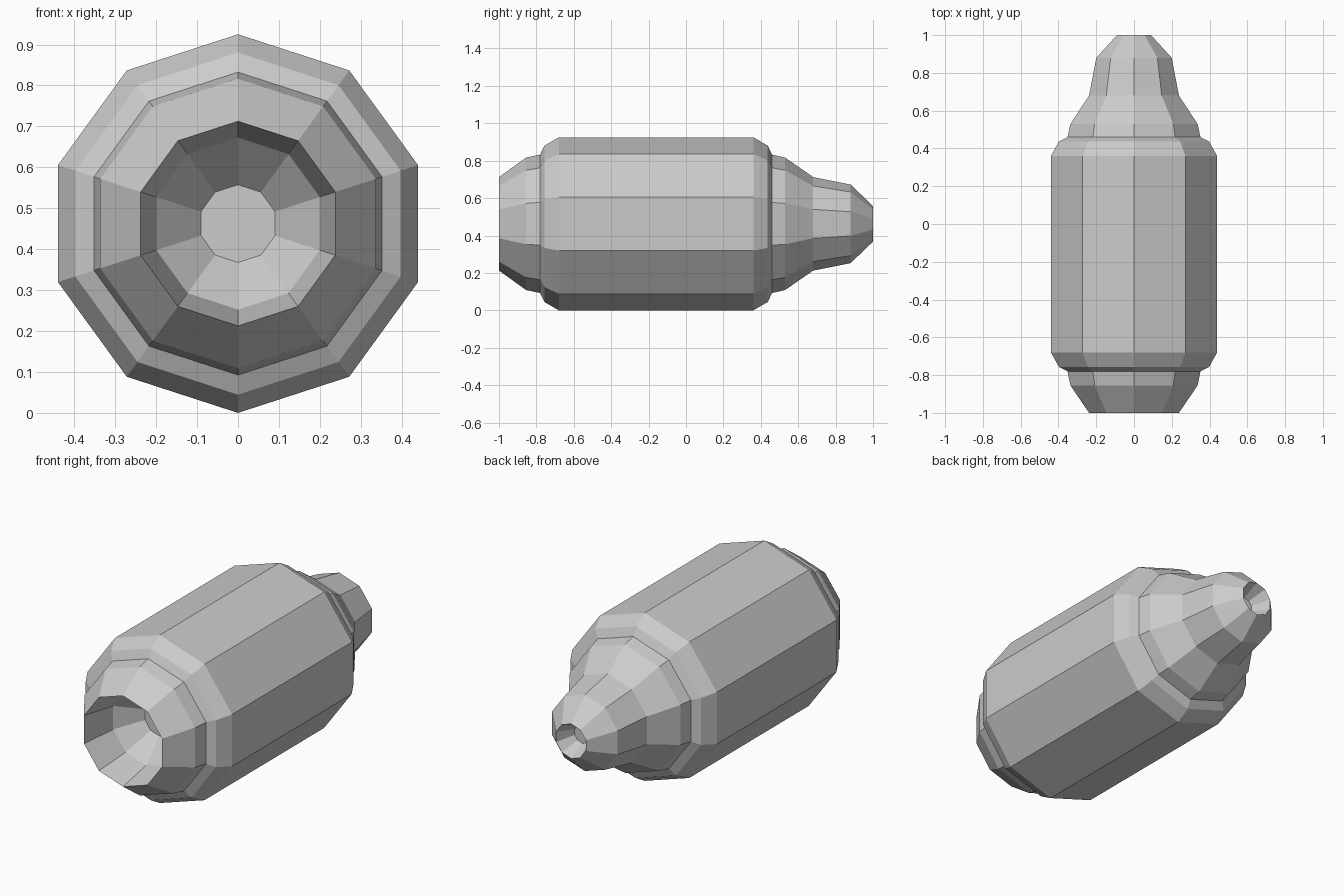
import bpy, bmesh
from math import sin, cos, pi

if "Cube" in bpy.data.objects:
    bpy.data.objects.remove(bpy.data.objects["Cube"])

SIDES = 10
CENTRE_Z = 0.4625


def lathe(name, profile):
    """Turn (y, radius) points around the y axis, capping both ends."""
    bm = bmesh.new()
    rings = []
    for y, r in profile:
        angles = [pi / 2 + 2 * pi * k / SIDES for k in range(SIDES)]
        rings.append([bm.verts.new((r * cos(a), y, CENTRE_Z + r * sin(a))) for a in angles])
    for a, b in zip(rings, rings[1:]):
        for k in range(SIDES):
            n = (k + 1) % SIDES
            bm.faces.new((a[k], a[n], b[n], b[k]))
    bm.faces.new(rings[0])
    bm.faces.new(rings[-1])
    bmesh.ops.recalc_face_normals(bm, faces=bm.faces)
    mesh = bpy.data.meshes.new(name)
    bm.to_mesh(mesh)
    bm.free()
    obj = bpy.data.objects.new(name, mesh)
    bpy.context.collection.objects.link(obj)
    return obj


# Recessed mouth, front collar, barrel, rear collar, nozzle with a small bore
mouth_recess = [(-0.68, 0.095), (-0.80, 0.21)]
front_collar = [(-1.0, 0.25), (-0.855, 0.354), (-0.78, 0.37)]
barrel = [(-0.757, 0.418), (-0.68, 0.4625), (0.36, 0.4625), (0.437, 0.418)]
rear_collar = [(0.46, 0.37), (0.53, 0.354)]
nozzle = [(0.68, 0.25), (0.88, 0.21), (1.0, 0.095)]
nozzle_bore = [(0.90, 0.05)]

lathe("thruster_body",
      mouth_recess + front_collar + barrel + rear_collar + nozzle + nozzle_bore)
